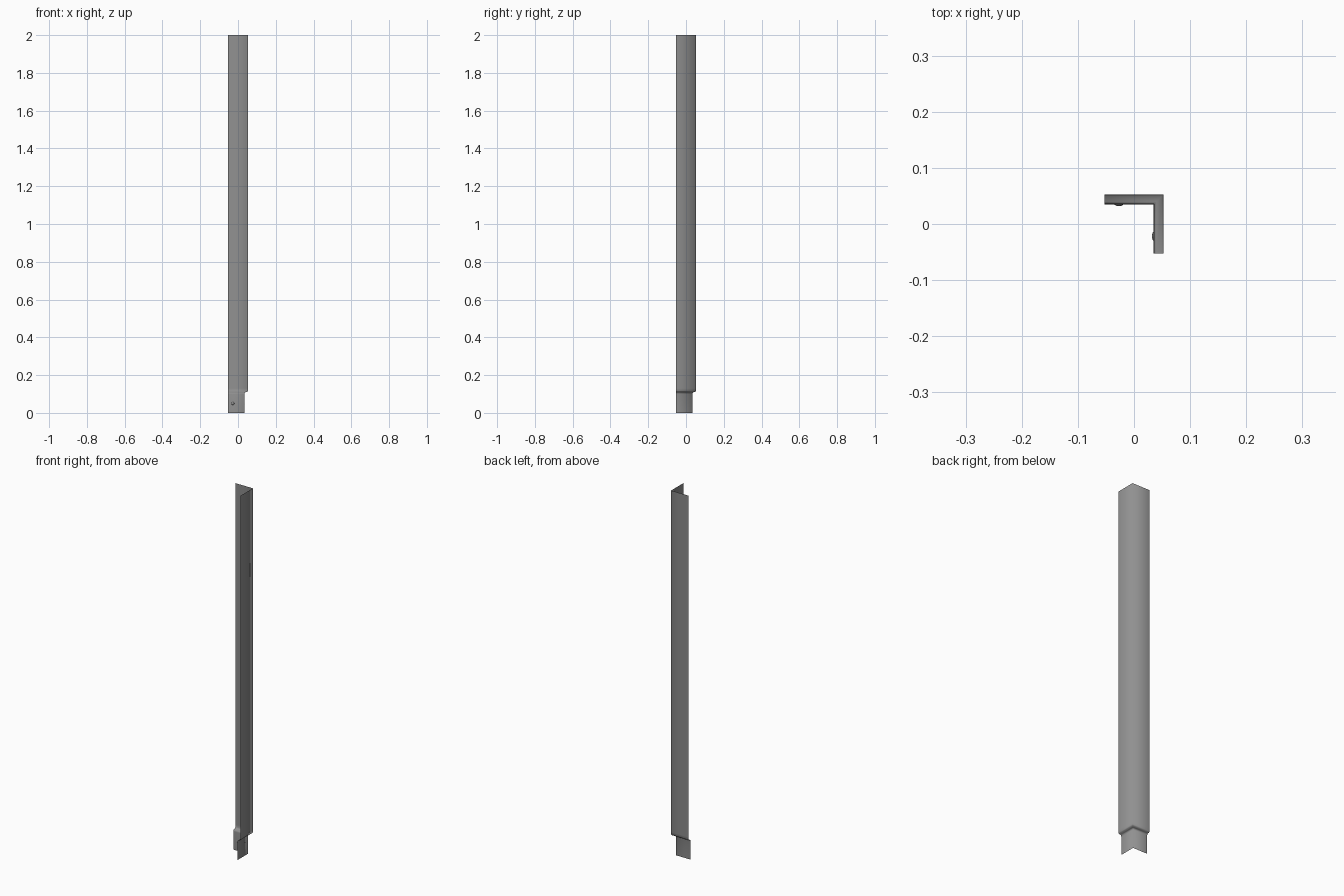
import bpy, bmesh
from mathutils import Matrix

cube = bpy.data.objects.get("Cube")
if cube:
    bpy.data.objects.remove(cube, do_unlink=True)

# One grey for the whole trim
grey = bpy.data.materials.new("mid grey")
grey.use_nodes = True
colour = (0.28, 0.28, 0.28, 1)
grey.diffuse_color = colour
grey.node_tree.nodes["Principled BSDF"].inputs["Base Color"].default_value = colour

TIP = -0.053    # free edge of each wing
OUTER = 0.053   # face of the long trim
INNER = 0.035   # face of the recessed foot


def finish(name, bm):
    mesh = bpy.data.meshes.new(name)
    bm.to_mesh(mesh)
    bm.free()
    mesh.materials.append(grey)
    for p in mesh.polygons:
        p.use_smooth = True
    obj = bpy.data.objects.new(name, mesh)
    bpy.context.collection.objects.link(obj)
    return obj


# Thin folded sheet: a side profile (offset, height) swept round the corner
profile = [(OUTER, 2.0), (OUTER, 0.13), (OUTER, 0.117), (0.050, 0.112),
           (0.040, 0.110), (0.036, 0.107), (INNER, 0.10), (INNER, 0.0)]
bm = bmesh.new()
rows = []
for o, z in profile:
    path = [(TIP, o), (o, o), (o, TIP)]
    rows.append([bm.verts.new((x, y, z)) for x, y in path])
for upper, lower in zip(rows, rows[1:]):
    for i in range(2):
        bm.faces.new((upper[i], upper[i + 1], lower[i + 1], lower[i]))
bm.normal_update()
finish("corner_trim", bm)

# Shallow dimple on the inside of each foot wing
for name, spot, scale in [
        ("back_foot_dimple", (-0.027, INNER, 0.05), (0.008, 0.003, 0.008)),
        ("side_foot_dimple", (INNER, -0.022, 0.05), (0.003, 0.008, 0.008))]:
    bm = bmesh.new()
    bmesh.ops.create_uvsphere(
        bm, u_segments=10, v_segments=6, radius=1,
        matrix=Matrix.Translation(spot) @ Matrix.Diagonal((*scale, 1)))
    # Keep only the half that bulges inward
    axis = 1 if scale[1] < scale[0] else 0
    normal = [0, 0, 0]
    normal[axis] = 1
    bmesh.ops.bisect_plane(bm, geom=bm.verts[:] + bm.edges[:] + bm.faces[:],
                           plane_co=spot, plane_no=normal, clear_outer=True)
    finish(name, bm)
